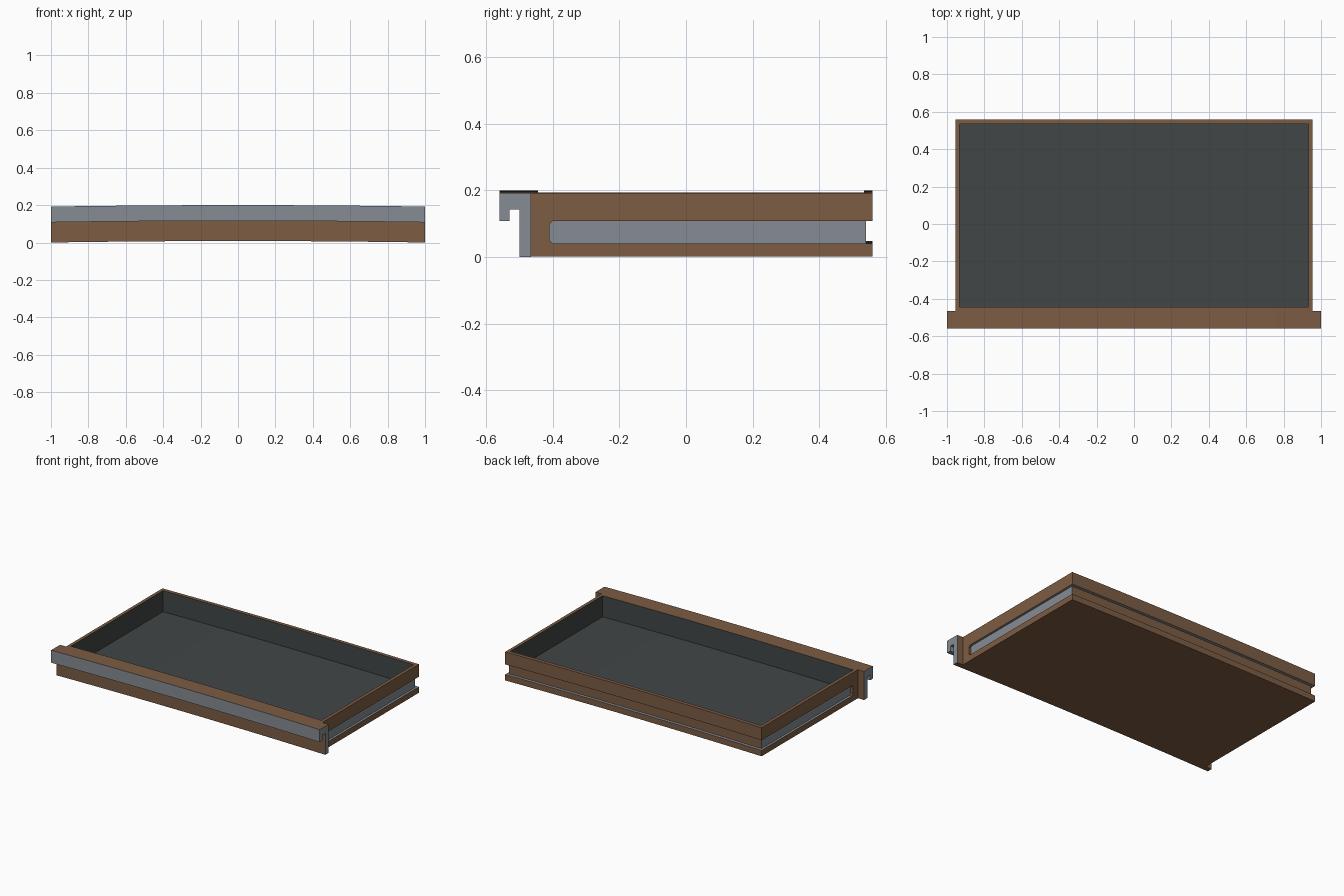
import bpy, bmesh
from mathutils import Vector

if "Cube" in bpy.data.objects:
    bpy.data.objects.remove(bpy.data.objects["Cube"])


def material(name, rgb):
    m = bpy.data.materials.new(name)
    m.diffuse_color = (*rgb, 1)
    m.use_nodes = True
    m.node_tree.nodes["Principled BSDF"].inputs["Base Color"].default_value = m.diffuse_color
    return m


MATS = [material("brown_wood", (0.205, 0.107, 0.057)),
        material("grey_metal", (0.235, 0.265, 0.292)),
        material("dark_lining", (0.053, 0.061, 0.061))]
BROWN, GREY, DARK = range(3)


def finish(bm, name, rule):
    """Colour faces by rule, slice along x and bow the part gently upwards."""
    bmesh.ops.recalc_face_normals(bm, faces=bm.faces[:])
    for f in bm.faces:
        f.material_index = rule(f.normal, f.calc_center_median())
    for i in range(-7, 8):
        bmesh.ops.bisect_plane(bm, geom=bm.verts[:] + bm.edges[:] + bm.faces[:],
                               plane_co=(i / 8, 0, 0), plane_no=(1, 0, 0))
    for v in bm.verts:
        v.co.z += 0.008 * (1 - v.co.x ** 2)
    me = bpy.data.meshes.new(name)
    bm.to_mesh(me)
    bm.free()
    for m in MATS:
        me.materials.append(m)
    ob = bpy.data.objects.new(name, me)
    bpy.context.collection.objects.link(ob)
    return ob


def prism(name, profile, x0, x1, rule):
    """Extrude a (y, z) profile from x0 to x1."""
    bm = bmesh.new()
    face = bm.faces.new([bm.verts.new((x0, y, z)) for y, z in profile])
    ext = bmesh.ops.extrude_face_region(bm, geom=[face])["geom"]
    bmesh.ops.translate(bm, vec=Vector((x1 - x0, 0, 0)),
                        verts=[g for g in ext if isinstance(g, bmesh.types.BMVert)])
    return finish(bm, name, rule)


# Tray: stacked rectangles form outer wall, runner groove, rim and inside
rings = [(0.955, -0.465, 0.56, 0.0), (0.955, -0.465, 0.56, 0.04),
         (0.94, -0.465, 0.54, 0.04), (0.94, -0.465, 0.54, 0.108),
         (0.955, -0.465, 0.56, 0.108), (0.955, -0.465, 0.56, 0.192),
         (0.933, -0.445, 0.535, 0.192), (0.933, -0.445, 0.535, 0.05)]
bm = bmesh.new()
loops = [[bm.verts.new(p) for p in ((-x, y0, z), (x, y0, z), (x, y1, z), (-x, y1, z))]
         for x, y0, y1, z in rings]
for a, b in zip(loops, loops[1:]):
    for i in range(4):
        j = (i + 1) % 4
        if (a[i].co - b[i].co).length > 1e-6:
            bm.faces.new((a[i], a[j], b[j], b[i]))
bm.faces.new(loops[0][::-1])
bm.faces.new(loops[-1])


def tray_rule(n, c):
    inside = abs(c.x) < 0.934 and -0.446 < c.y < 0.536
    if inside and 0.045 < c.z < 0.19:
        return DARK
    if 0.039 < c.z < 0.109 and n.y < 0.5 and c.z > 0.03:
        return GREY
    return BROWN


finish(bm, "drawer_tray", tray_rule)

# Closed front ends of the side grooves
stop = [(-0.465, 0.04), (-0.40, 0.04), (-0.41, 0.05),
        (-0.41, 0.098), (-0.40, 0.108), (-0.465, 0.108)]
for side, x0, x1 in (("left", -0.955, -0.935), ("right", 0.935, 0.955)):
    prism(side + "_groove_stop", stop, x0, x1, lambda n, c: BROWN)

# Front panel with hooked pull lip
front = [(-0.465, 0.0), (-0.465, 0.192), (-0.56, 0.192), (-0.56, 0.108),
         (-0.53, 0.108), (-0.53, 0.143), (-0.50, 0.143), (-0.50, 0.0)]


def front_rule(n, c):
    lip_face = n.y < -0.5 and c.y < -0.55
    hook_inside = (n.z < -0.5 and c.z > 0.05) or (n.y > 0.5 and c.y < -0.5)
    return GREY if abs(n.x) > 0.5 or lip_face or hook_inside else BROWN


prism("drawer_front", front, -1, 1, front_rule)
